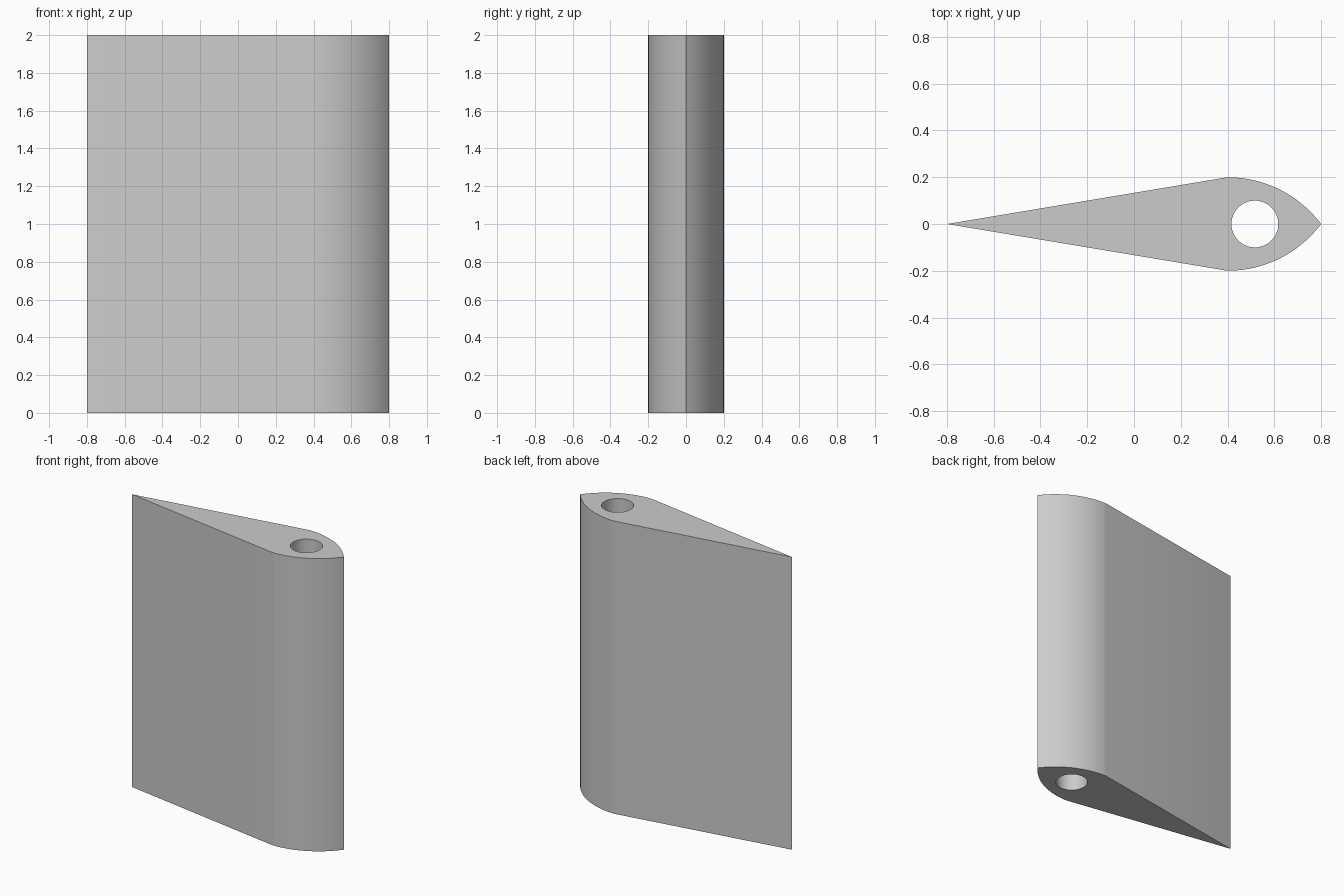
import bpy, bmesh
from math import sin, cos, pi, atan2

if "Cube" in bpy.data.objects:
    bpy.data.objects.remove(bpy.data.objects["Cube"], do_unlink=True)

HEIGHT = 2.0
NOSE_STEPS = 24
HOLE_SIDES = 64


def add_loop(bm, points):
    verts = [bm.verts.new((x, y, 0)) for x, y in points]
    return [bm.edges.new((v, verts[i - 1])) for i, v in enumerate(verts)]


# Half profile: arc from the widest point to the pointed nose
radius, cx, cy = 0.5, 0.4, -0.3
sweep = atan2(0.4, 0.3)
arc = [(cx + radius * sin(sweep * i / NOSE_STEPS),
        cy + radius * cos(sweep * i / NOSE_STEPS)) for i in range(NOSE_STEPS)]

# Full outline: tail, upper arc, nose, mirrored arc
outline = [(-0.8, 0)] + arc + [(0.8, 0)] + [(x, -y) for x, y in reversed(arc)]

# Round shaft hole
hole = [(0.517 + 0.1 * cos(2 * pi * i / HOLE_SIDES),
         0.1 * sin(2 * pi * i / HOLE_SIDES)) for i in range(HOLE_SIDES)]

# Fill the section and extrude it upward
bm = bmesh.new()
edges = add_loop(bm, outline) + add_loop(bm, hole)
bmesh.ops.triangle_fill(bm, use_beauty=True, edges=edges)
result = bmesh.ops.extrude_face_region(bm, geom=bm.faces[:], use_keep_orig=True)
top = [g for g in result["geom"] if isinstance(g, bmesh.types.BMVert)]
bmesh.ops.translate(bm, verts=top, vec=(0, 0, HEIGHT))
bmesh.ops.recalc_face_normals(bm, faces=bm.faces[:])
mesh = bpy.data.meshes.new("foil_blade")
bm.to_mesh(mesh)
bm.free()

# Plain grey material
grey = bpy.data.materials.new("light_grey")
grey.use_nodes = True
grey.diffuse_color = (0.6, 0.6, 0.6, 1)
grey.node_tree.nodes["Principled BSDF"].inputs["Base Color"].default_value = (0.6, 0.6, 0.6, 1)
mesh.materials.append(grey)

# Blade object with smooth walls and sharp rims
blade = bpy.data.objects.new("foil_blade", mesh)
bpy.context.collection.objects.link(blade)
bpy.ops.object.select_all(action="DESELECT")
blade.select_set(True)
bpy.context.view_layer.objects.active = blade
bpy.ops.object.shade_smooth_by_angle(angle=pi / 6)
